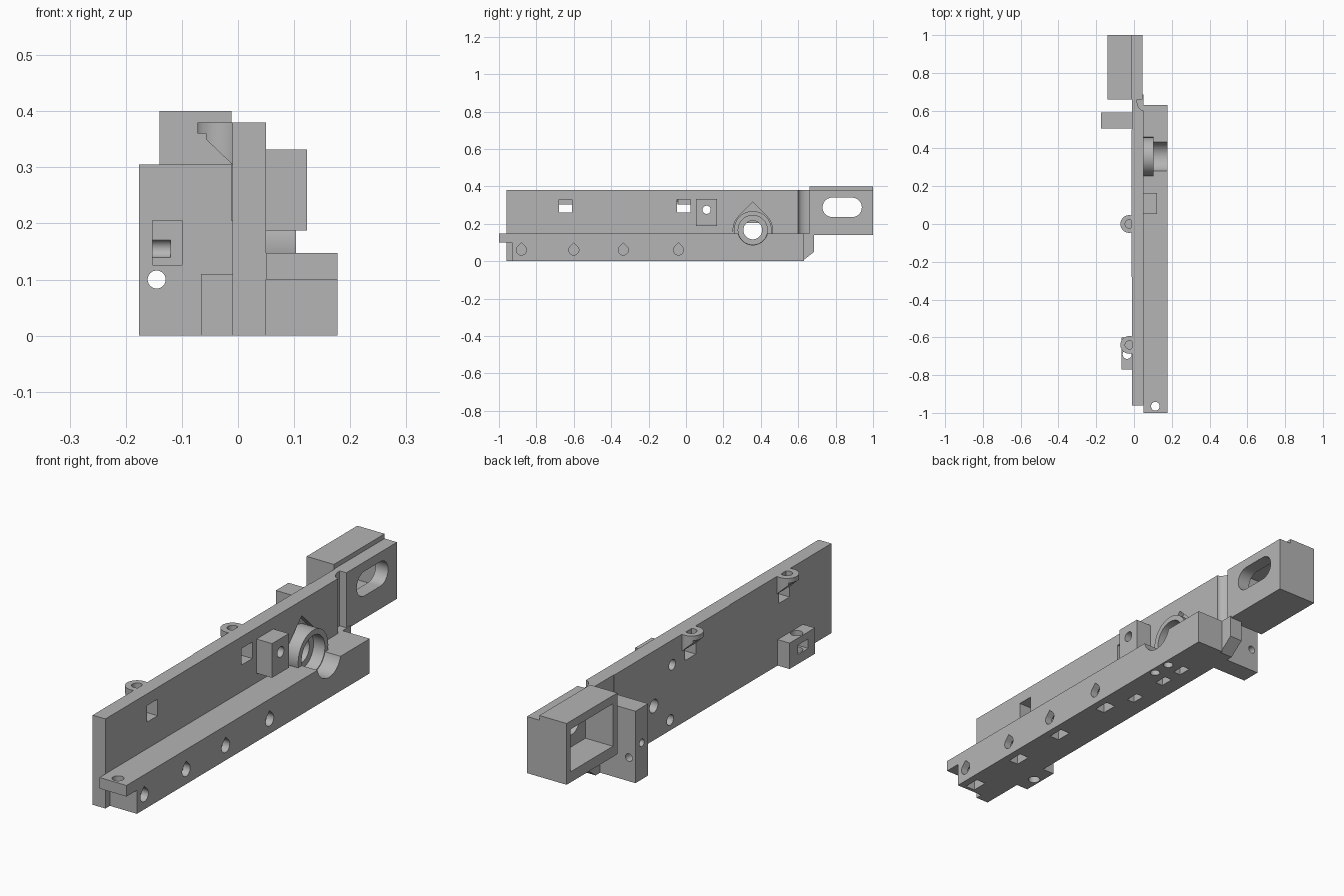
import bpy, bmesh
from math import sin, cos, pi, radians

if "Cube" in bpy.data.objects:
    bpy.data.objects.remove(bpy.data.objects["Cube"], do_unlink=True)

grey = bpy.data.materials.new("plain grey")
grey.use_nodes = True
grey.diffuse_color = (0.46, 0.46, 0.46, 1)
grey.node_tree.nodes["Principled BSDF"].inputs["Base Color"].default_value = grey.diffuse_color


# 2D profiles
def rect(a0, a1, b0, b1):
    return [(a0, b0), (a1, b0), (a1, b1), (a0, b1)]


def circle(a, b, r, n=48):
    return [(a + r * cos(2 * pi * i / n), b + r * sin(2 * pi * i / n)) for i in range(n)]


def teardrop(a, b, r, n=36):
    arc = [radians(135 + 270 * i / n) for i in range(n + 1)]
    return [(a + r * cos(t), b + r * sin(t)) for t in arc] + [(a, b + r * 2 ** 0.5)]


def slot(a0, a1, b, r, n=20):
    right = [(a1 - r + r * cos(t), b + r * sin(t)) for t in [pi * (i / n - 0.5) for i in range(n + 1)]]
    left = [(a0 + r - r * cos(t), b - r * sin(t)) for t in [pi * (i / n - 0.5) for i in range(n + 1)]]
    return right + left


# Extrude a profile along an axis: x takes (y, z), y takes (x, z), z takes (x, y)
def prism(name, axis, pts, lo, hi):
    place = {"x": lambda a, b, h: (h, a, b),
             "y": lambda a, b, h: (a, h, b),
             "z": lambda a, b, h: (a, b, h)}[axis]
    bm = bmesh.new()
    low = [bm.verts.new(place(a, b, lo)) for a, b in pts]
    high = [bm.verts.new(place(a, b, hi)) for a, b in pts]
    bm.faces.new(low)
    bm.faces.new(high)
    for i in range(len(pts)):
        j = (i + 1) % len(pts)
        bm.faces.new((low[i], low[j], high[j], high[i]))
    bmesh.ops.recalc_face_normals(bm, faces=bm.faces)
    mesh = bpy.data.meshes.new(name)
    bm.to_mesh(mesh)
    bm.free()
    mesh.materials.append(grey)
    obj = bpy.data.objects.new(name, mesh)
    bpy.context.collection.objects.link(obj)
    return obj


# Subtract a list of (axis, profile, lo, hi) cutters from a part
def cut(obj, cutters):
    tools = []
    for c in cutters:
        tool = prism("cutter", *c)
        tool.hide_render = True
        mod = obj.modifiers.new("cut", "BOOLEAN")
        mod.operation, mod.solver, mod.object = "DIFFERENCE", "EXACT", tool
        tools.append(tool)
    bpy.context.view_layer.update()
    graph = bpy.context.evaluated_depsgraph_get()
    mesh = bpy.data.meshes.new_from_object(obj.evaluated_get(graph))
    obj.modifiers.clear()
    obj.data = mesh
    for tool in tools:
        bpy.data.objects.remove(tool, do_unlink=True)


ring_y, ring_z = 0.357, 0.167
block_hole = circle(0.11, 0.275, 0.022)

# Main upright plate with windows, ring seat and thinned neck
plate = prism("main_plate", "x", [(-0.96, 0), (0.62, 0), (0.685, 0.05), (0.685, 0.147),
                                  (0.67, 0.147), (0.67, 0.38), (-0.96, 0.38)], -0.01, 0.05)
neck = [(0.06, 0.59)] + [(0.05 - 0.035 * sin(t), 0.66 - 0.06 * cos(t))
                         for t in [pi / 2 * i / 10 for i in range(11)]] + [(0.015, 0.7), (0.06, 0.7)]
cut(plate, [("x", rect(-0.68, -0.61, 0.26, 0.33), -0.1, 0.1),
            ("x", rect(-0.048, 0.025, 0.26, 0.33), -0.1, 0.1),
            ("x", block_hole, -0.1, 0.1),
            ("x", teardrop(ring_y, ring_z, 0.105), 0.025, 0.1),
            ("x", circle(ring_y, ring_z, 0.05), -0.1, 0.1),
            ("x", circle(0.23, 0.145, 0.028), -0.1, 0.03),
            ("x", circle(0.12, 0.044, 0.022), -0.1, 0.03),
            ("z", neck, 0.147, 0.5)])

# Thin raised panel on the inner face
panel = prism("inner_panel", "x", rect(-0.28, 0.5, 0.205, 0.38), -0.0125, -0.009)
cut(panel, [("x", block_hole, -0.1, 0.1),
            ("x", rect(-0.048, 0.025, 0.26, 0.33), -0.1, 0.1)])

# Lower rail with side holes, nut pockets and ring notch
rail = prism("lower_rail", "x", [(-1, 0.1), (-0.93, 0.1), (-0.93, 0), (0.63, 0),
                                 (0.63, 0.147), (-1, 0.147)], 0.05, 0.177)
cutters = [("z", circle(0.113, -0.965, 0.023), -0.1, 0.3),
           ("x", circle(ring_y, ring_z, 0.08), 0.04, 0.3),
           ("x", circle(ring_y, ring_z, 0.105), 0.04, 0.104)]
for y in (-0.88, -0.6, -0.335, -0.04):
    cutters += [("x", teardrop(y, 0.06, 0.027), 0.075, 0.3),
                ("z", rect(0.1, 0.145, y - 0.035, y + 0.035), -0.1, 0.09)]
for y in (0.1, 0.285, 0.4):
    cutters.append(("z", rect(0.06, 0.095, y - 0.03, y + 0.03), -0.1, 0.04))
for y in (0.315, 0.4):
    cutters.append(("z", circle(0.15, y, 0.02), -0.1, 0.06))
cut(rail, cutters)

# Bearing ring in its seat
ring = prism("bearing_ring", "x", circle(ring_y, ring_z, 0.101), 0.024, 0.103)
cut(ring, [("x", circle(ring_y, ring_z, 0.078), 0.05, 0.2),
           ("x", circle(ring_y, ring_z, 0.05), -0.1, 0.2)])

# Small drilled block on the outer face
block = prism("outer_block", "x", rect(0.053, 0.165, 0.187, 0.332), 0.05, 0.123)
cut(block, [("x", block_hole, 0, 0.2)])

# Eyelets on the inner face, tapered underneath
for name, y in (("front_eyelet", -0.64), ("middle_eyelet", 0.0)):
    ear = prism(name, "z", circle(-0.025, y, 0.047), 0.3, 0.38)
    under = [(-0.1, 0.29), (-0.008, 0.29), (-0.008, 0.303), (-0.057, 0.35), (-0.057, 0.36), (-0.1, 0.36)]
    cut(ear, [("y", under, y - 0.1, y + 0.1),
              ("x", rect(y - 0.1, y + 0.1, 0.2, 0.5), -0.009, 0.1),
              ("z", circle(-0.025, y, 0.022), 0.345, 0.5)])

# Low boss near the front
boss = prism("front_boss", "z", rect(-0.066, -0.01, -0.77, -0.6), 0, 0.11)
cut(boss, [("z", circle(-0.036, -0.69, 0.024), -0.1, 0.3),
           ("x", rect(-0.725, -0.655, 0.04, 0.08), -0.1, -0.02)])

# Side bracket with cross holes and a nut pocket
bracket = prism("side_bracket", "z", rect(-0.176, -0.01, 0.505, 0.59), 0, 0.305)
cut(bracket, [("y", circle(-0.145, 0.1, 0.016), 0.4, 0.7),
              ("x", circle(0.547, 0.155, 0.016), -0.3, -0.12),
              ("y", rect(-0.152, -0.1, 0.126, 0.205), 0.4, 0.55)])

# Rear housing: stepped top, open inner side, slotted outer wall
housing = prism("rear_housing", "y", [(-0.14, 0.14), (0.046, 0.14), (0.046, 0.38), (-0.012, 0.38),
                                      (-0.012, 0.4), (-0.14, 0.4)], 0.66, 1.0)
cut(housing, [("x", rect(0.69, 0.975, 0.185, 0.365), -0.3, -0.012),
              ("x", slot(0.73, 0.94, 0.288, 0.052), -0.3, 0.3)])

# Smooth the curved walls and keep the edges sharp
for obj in bpy.context.scene.objects:
    obj.select_set(obj.type == "MESH")
bpy.context.view_layer.objects.active = plate
bpy.ops.object.shade_smooth_by_angle(angle=radians(25))
